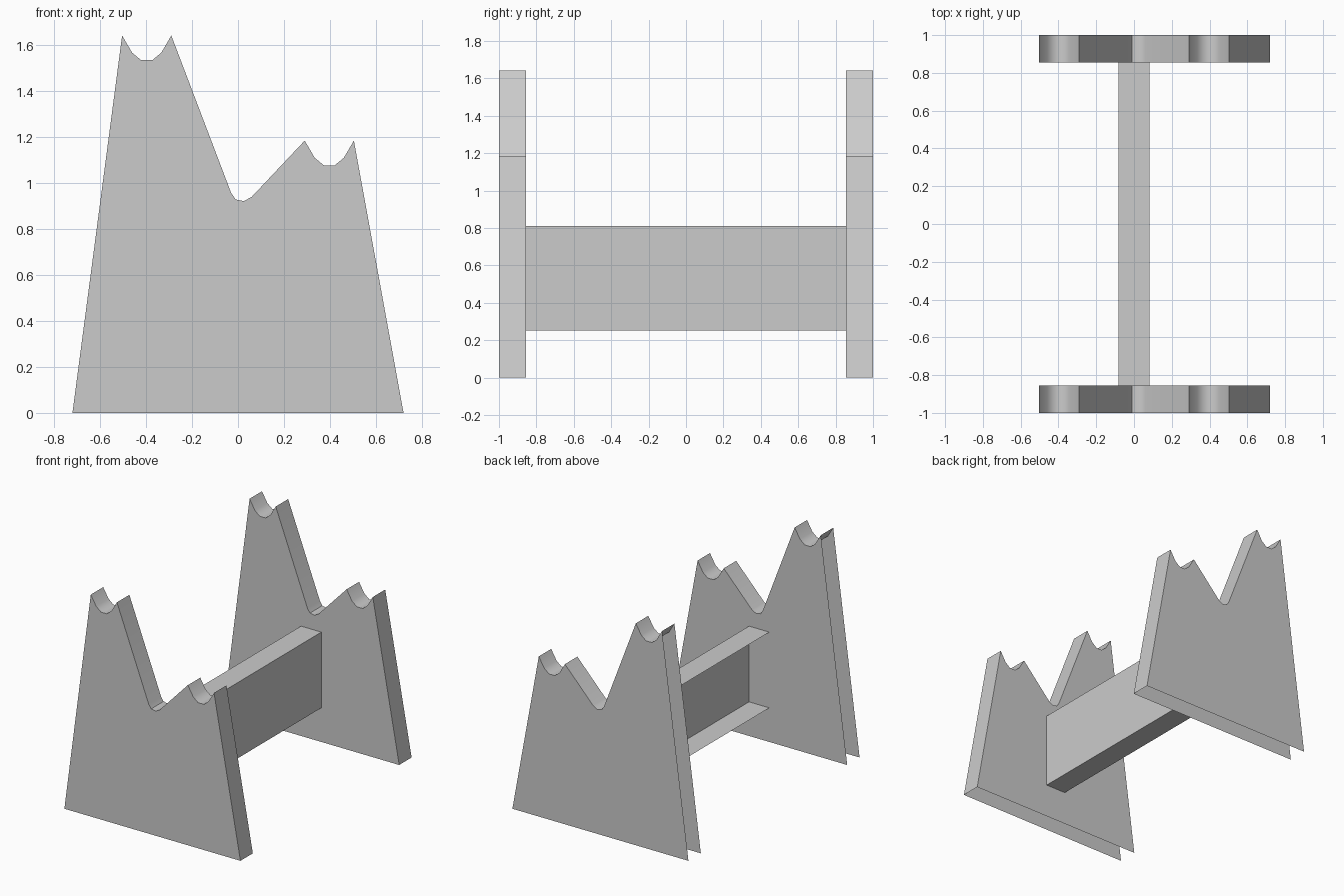
import bpy, bmesh, math

if "Cube" in bpy.data.objects:
    bpy.data.objects.remove(bpy.data.objects["Cube"])

def extrude_profile(name, pts, y0, y1, open_sides=(), caps=True):
    """Extrude an x/z outline (counter-clockwise from the front) along y.
    open_sides lists the outline edges that are left without a face."""
    bm = bmesh.new()
    f = [bm.verts.new((x, y0, z)) for x, z in pts]
    b = [bm.verts.new((x, y1, z)) for x, z in pts]
    n = len(pts)
    if caps:
        bm.faces.new(f)
        bm.faces.new(b[::-1])
    for i in range(n):
        if i not in open_sides:
            j = (i + 1) % n
            bm.faces.new((f[j], f[i], b[i], b[j]))
    mesh = bpy.data.meshes.new(name)
    bm.to_mesh(mesh)
    bm.free()
    ob = bpy.data.objects.new(name, mesh)
    bpy.context.collection.objects.link(ob)
    return ob

def cradle(cx, top):
    """Scooped notch between two points, listed from right to left."""
    half = [(0.107, 0), (0.063, -0.075), (0.024, -0.107)]
    return ([(cx + x, top + z) for x, z in half] +
            [(cx - x, top + z) for x, z in half[::-1]])

# End panels: tall and short cradle with a rounded valley between them
outline = ([(-0.72, 0), (0.72, 0)]
           + cradle(0.397, 1.184)
           + [(0.06, 0.94), (0.026, 0.921), (-0.01, 0.928), (-0.03, 0.957)]
           + cradle(-0.397, 1.641))
# bottom and left slanted edge are open
panel = extrude_profile("end_panels", outline, -1.0, -0.855,
                        open_sides=(0, len(outline) - 1))
bpy.context.view_layer.objects.active = panel
panel.select_set(True)
bpy.ops.object.shade_smooth_by_angle(angle=math.radians(42))
mirror = panel.modifiers.new("Mirror", 'MIRROR')
mirror.use_axis = (False, True, False)

# Cross beam joining the panels, open on its left side
extrude_profile("cross_beam",
                [(-0.083, 0.252), (0.083, 0.252), (0.083, 0.812), (-0.083, 0.812)],
                -0.855, 0.855, open_sides=(3,), caps=False)
